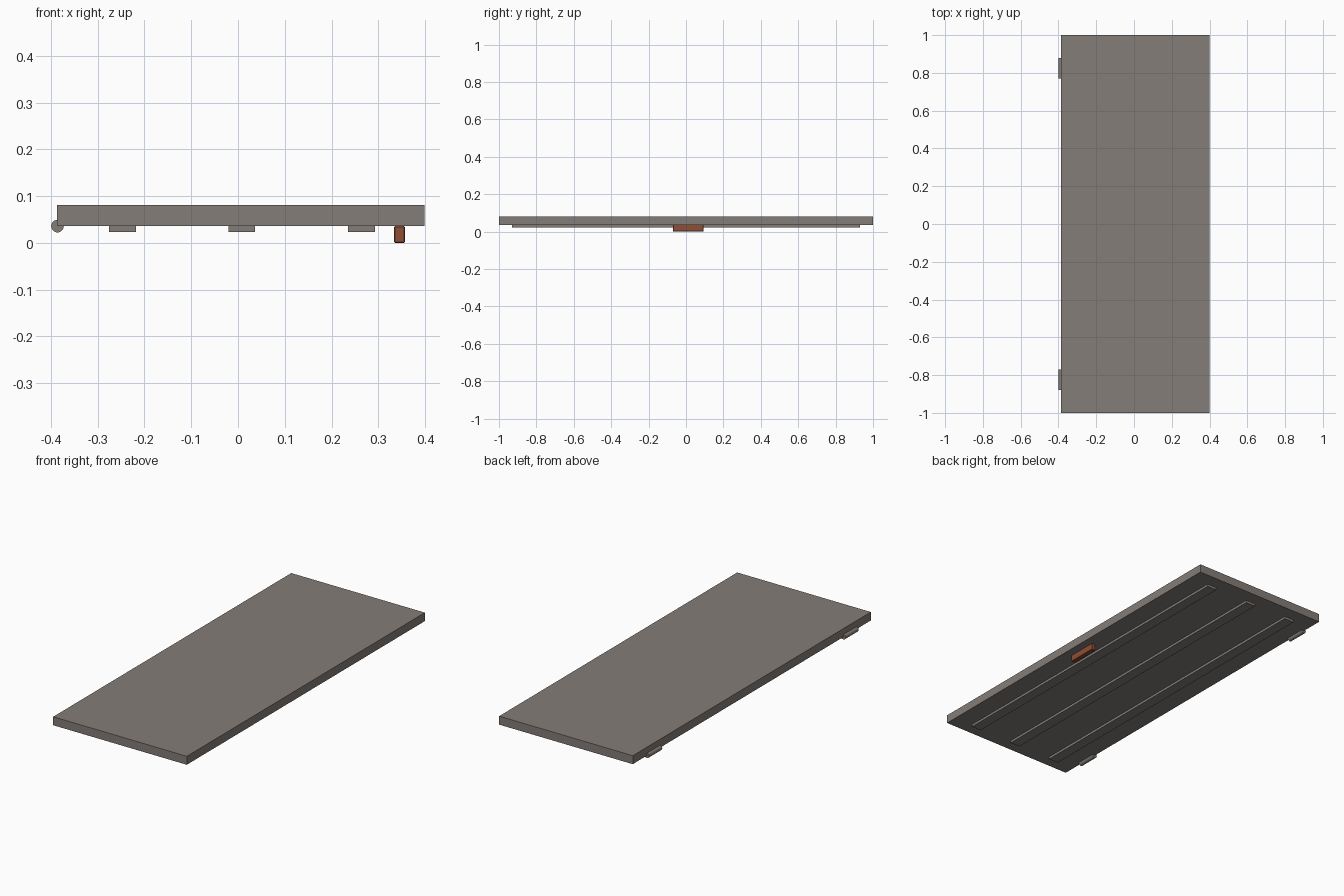
import bpy
import math

if "Cube" in bpy.data.objects:
    bpy.data.objects.remove(bpy.data.objects["Cube"], do_unlink=True)


def make_material(name, rgb):
    mat = bpy.data.materials.new(name)
    mat.use_nodes = True
    colour = (*rgb, 1.0)
    mat.diffuse_color = colour
    mat.node_tree.nodes["Principled BSDF"].inputs["Base Color"].default_value = colour
    return mat


def make_box(name, x, y, z, mat, bevel=0.0):
    """Box from (min, max) pairs on each axis."""
    spans = (x, y, z)
    bpy.ops.mesh.primitive_cube_add(size=1, location=[(a + b) / 2 for a, b in spans])
    obj = bpy.context.object
    obj.name = name
    obj.scale = [b - a for a, b in spans]
    bpy.ops.object.transform_apply(location=False, rotation=False, scale=True)
    obj.data.materials.append(mat)
    if bevel:
        mod = obj.modifiers.new("edge_bevel", "BEVEL")
        mod.width = bevel
        mod.segments = 1
    return obj


grey = make_material("warm_grey_metal", (0.23, 0.205, 0.185))
rust = make_material("rust_brown", (0.27, 0.08, 0.035))

under = 0.036  # height of the panel's underside

# Main door panel
make_box("door_panel", (-0.387, 0.399), (-1, 1), (under, 0.081), grey)

# Long reinforcing ribs on the underside
for label, x in (("right", -0.247), ("middle", 0.008), ("left", 0.264)):
    make_box(f"{label}_rib", (x - 0.0285, x + 0.0285), (-0.93, 0.93),
             (0.023, under), grey)

# Pull handle
make_box("handle", (0.334, 0.357), (-0.07, 0.094), (0, under), rust, 0.002)

# Hinge barrels along one long edge
for label, y in (("front", -0.825), ("back", 0.825)):
    bpy.ops.mesh.primitive_cylinder_add(
        vertices=24, radius=0.0135, depth=0.11,
        location=(-0.386, y, under), rotation=(math.pi / 2, 0, 0))
    hinge = bpy.context.object
    hinge.name = f"{label}_hinge"
    hinge.data.materials.append(grey)
    bpy.ops.object.shade_smooth_by_angle(angle=math.radians(40))
